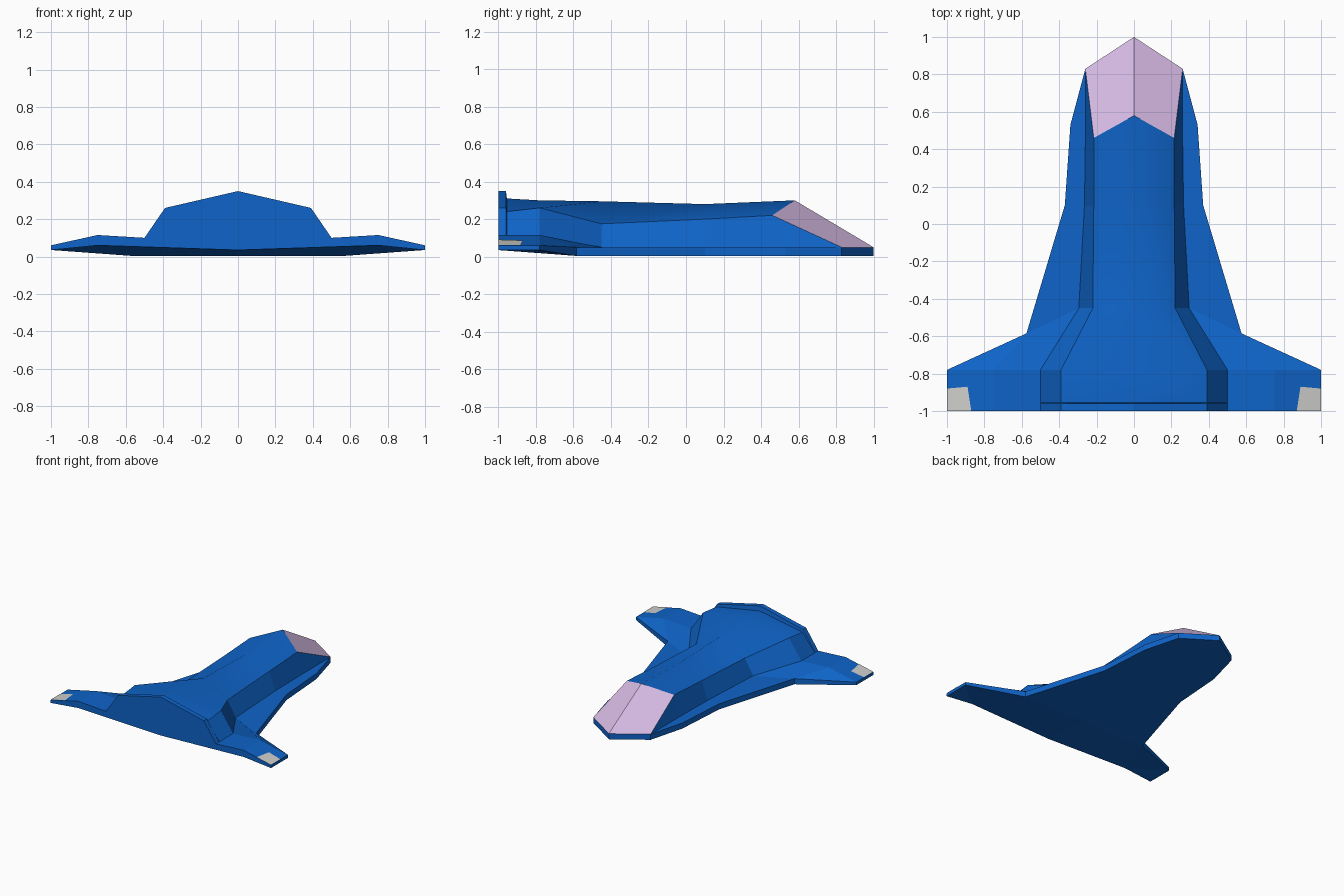
import bpy, bmesh
from mathutils import Vector

if "Cube" in bpy.data.objects:
    bpy.data.objects.remove(bpy.data.objects["Cube"])


def material(name, rgb):
    m = bpy.data.materials.new(name)
    m.diffuse_color = (*rgb, 1)
    m.use_nodes = True
    m.node_tree.nodes["Principled BSDF"].inputs["Base Color"].default_value = m.diffuse_color
    return m


BLUE = material("blue_paint", (0.0045, 0.127, 0.58))
PINK = material("lilac_glass", (0.67, 0.49, 0.77))
GREY = material("light_grey", (0.62, 0.62, 0.61))


def build(name, faces, mat):
    """Mesh from (points, outward direction, smooth) half faces, mirrored in x."""
    bm = bmesh.new()
    for pts, out, smooth in faces:
        for s in (1, -1):
            f = bm.faces.new([bm.verts.new((s * x, y, z)) for x, y, z in pts])
            f.normal_update()
            if f.normal.dot(Vector((s * out[0], out[1], out[2]))) < 0:
                f.normal_flip()
            f.smooth = smooth
    bmesh.ops.remove_doubles(bm, verts=bm.verts, dist=0.0005)
    me = bpy.data.meshes.new(name)
    bm.to_mesh(me)
    bm.free()
    me.materials.append(mat)
    ob = bpy.data.objects.new(name, me)
    bpy.context.collection.objects.link(ob)
    return ob


def strip(a, b, out, smooth=False):
    """Quads between two rows of points."""
    return [([a[i], a[i + 1], b[i + 1], b[i]], out, smooth) for i in range(len(a) - 1)]


UP, DOWN, SIDE, BACK = (0, 0, 1), (0, 0, -1), (1, 0, 0.4), (0, -1, 0)

# Shared lines running nose to tail
ridge = [(0, 0.58, 0.30), (0, 0.10, 0.28), (0, -0.45, 0.295), (0, -0.78, 0.30), (0, -0.955, 0.31)]
shoulder = [(0.215, 0.46, 0.22), (0.215, 0.10, 0.20), (0.22, -0.45, 0.175),
            (0.39, -0.78, 0.26), (0.39, -0.955, 0.24)]
root = [(0.26, 0.46, 0.05), (0.265, 0.10, 0.05), (0.295, -0.45, 0.05),
        (0.50, -0.78, 0.10), (0.50, -0.955, 0.10)]
nose, cheek = (0, 1.0, 0.05), (0.26, 0.83, 0.05)

# Fuselage: softly rounded roof, crisp sloping sides
fuselage = strip(ridge, shoulder, UP, True) + strip(shoulder, root, SIDE)
fuselage.append(([cheek, shoulder[0], root[0]], SIDE, False))
build("fuselage", fuselage, BLUE)

# Canopy
build("canopy", [([nose, cheek, shoulder[0], ridge[0]], (0, 1, 1), False)], PINK)

# Raised lip across the tail
low = [ridge[-1], shoulder[-1], root[-1]]
lip = [(0, -0.96, 0.35), (0.39, -0.96, 0.26), (0.50, -0.96, 0.10)]
rear = [(x, -1.0, z) for x, y, z in lip]
tail = strip(low, lip, (0, 1, 0.5))
tail += strip(lip[:2], rear[:2], UP) + strip(lip[1:], rear[1:], SIDE)
build("tail_lip", tail, BLUE)

# Deck and wings
edge = [cheek, (0.34, 0.53, 0.05), (0.37, 0.10, 0.05), (0.575, -0.585, 0.05)]
mid, mid_end = (0.75, -0.78, 0.115), (0.75, -1.0, 0.115)
tip, tip_end = (1.0, -0.78, 0.06), (1.0, -1.0, 0.06)
deck = strip([cheek] + root[:4] + [rear[2]], edge + [mid, mid_end], UP)
deck += [([edge[-1], tip, mid], UP, False), ([mid, tip, tip_end, mid_end], UP, False)]
build("wing_deck", deck, BLUE)

# Thin rim round the outline
outline = [nose] + edge + [tip, tip_end]
under = [(x, y, 0.004) for x, y, z in outline[:5]] + [(1.0, -0.78, 0.035), (1.0, -1.0, 0.035)]
build("hull_rim", strip(outline, under, (1, 0.6, 0)), BLUE)

# Underside: flat forward, lifting towards the tail
keel, keel_end, under_mid = (0, -0.585, 0.004), (0, -1.0, 0.035), (0.75, -1.0, 0.06)
belly = [(under[:5] + [keel], DOWN, False),
         ([keel, under[4], under_mid, keel_end], DOWN, False),
         ([under[4], under[5], under_mid], DOWN, False),
         ([under[5], under[6], under_mid], DOWN, False)]
build("underside", belly, BLUE)

# Flat stern
build("stern", [(rear + [mid_end, tip_end, under[6], under_mid, keel_end], BACK, False)], BLUE)


# Grey wingtip patches lying just above the wing surface
def on_wing(x, y):
    return (x, y, 0.062 + (1.0 - x) * 0.22)


patch = [on_wing(*p) for p in ((1.0, -0.88), (0.89, -0.87), (0.87, -1.0), (1.0, -1.0))]
build("wingtip_patch", [(patch, UP, False)], GREY)
